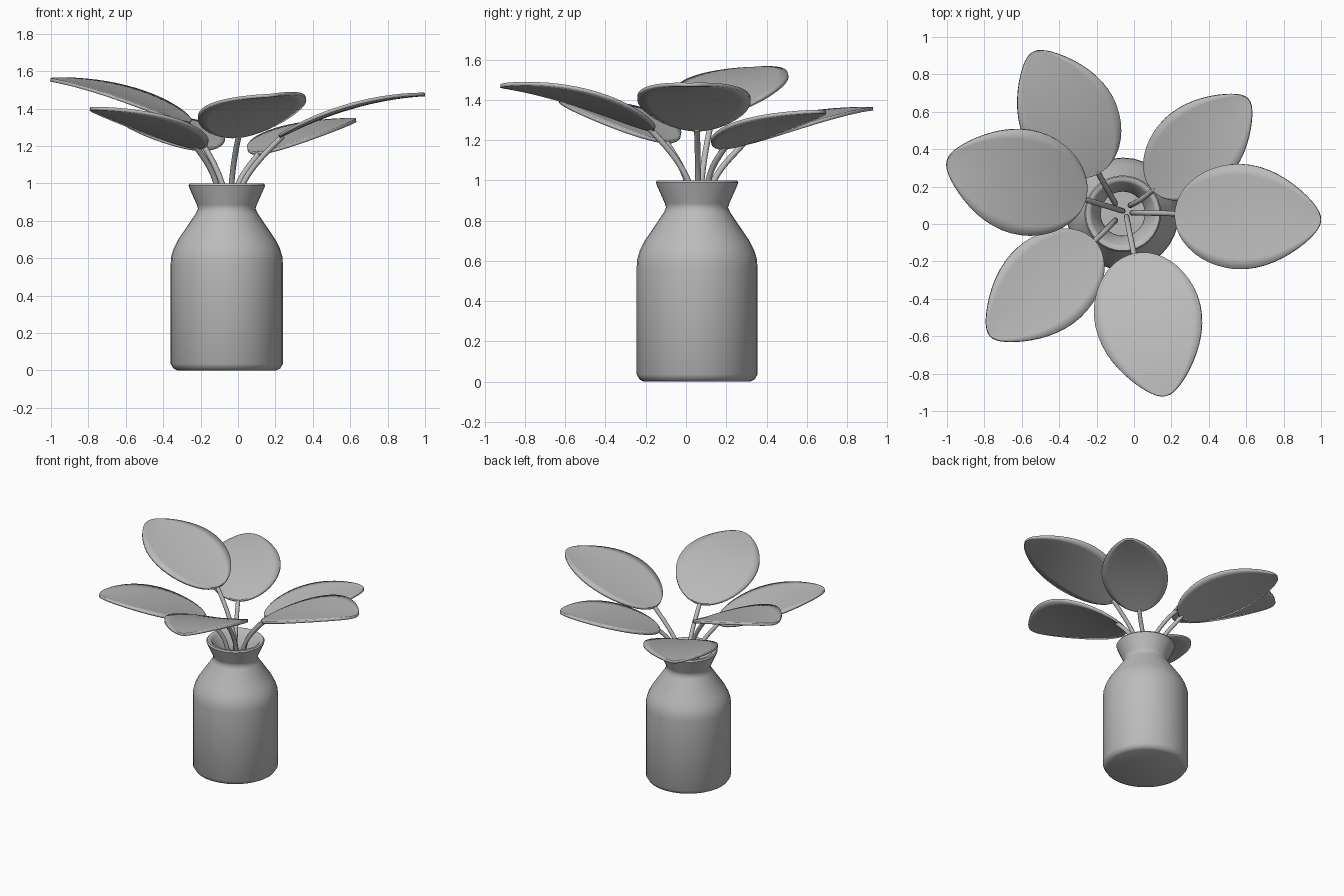
import bpy, bmesh, math
from mathutils import Vector

cube = bpy.data.objects.get("Cube")
if cube:
    bpy.data.objects.remove(cube, do_unlink=True)

grey = bpy.data.materials.new("soft grey")
grey.use_nodes = True
COLOUR = (0.5, 0.5, 0.5, 1)
grey.diffuse_color = COLOUR
grey.node_tree.nodes["Principled BSDF"].inputs["Base Color"].default_value = COLOUR


def add_object(name, data):
    obj = bpy.data.objects.new(name, data)
    bpy.context.collection.objects.link(obj)
    data.materials.append(grey)
    return obj


def mesh_from(name, bm):
    bmesh.ops.recalc_face_normals(bm, faces=bm.faces)
    mesh = bpy.data.meshes.new(name)
    bm.to_mesh(mesh)
    bm.free()
    return add_object(name, mesh)


def smooth(obj, angle):
    bpy.ops.object.select_all(action='DESELECT')
    obj.select_set(True)
    bpy.context.view_layer.objects.active = obj
    bpy.ops.object.shade_smooth_by_angle(angle=math.radians(angle))


# Vase: hollow profile (radius, height) turned around its axis
def build_vase(centre, sides=32):
    profile = [(0, 0), (0.265, 0), (0.285, 0.01), (0.3, 0.035), (0.3, 0.57),
               (0.297, 0.61), (0.285, 0.65), (0.26, 0.7), (0.165, 0.84),
               (0.154, 0.865), (0.16, 0.885), (0.2, 0.975), (0.205, 0.99),
               (0.198, 1.0), (0.18, 1.0), (0.168, 0.99), (0.125, 0.89),
               (0.118, 0.865), (0.13, 0.835), (0.23, 0.69), (0.265, 0.57),
               (0.265, 0.05), (0, 0.05)]
    bm = bmesh.new()
    verts = [bm.verts.new((r, 0, z)) for r, z in profile]
    edges = [bm.edges.new(pair) for pair in zip(verts, verts[1:])]
    bmesh.ops.spin(bm, geom=verts + edges, cent=(0, 0, 0), axis=(0, 0, 1),
                   angle=math.tau, steps=sides)
    bmesh.ops.remove_doubles(bm, verts=bm.verts, dist=0.0005)
    vase = mesh_from("vase", bm)
    vase.location = centre
    smooth(vase, 50)


# Leaf: arched oval blade with a slight point at the tip
def build_leaf(name, base, tip, half_width, bump, roll, rows=24, columns=10):
    base, tip = Vector(base), Vector(tip)
    along = tip - base
    side = Vector((-along.y, along.x, 0)).normalized()
    bm = bmesh.new()
    grid = []
    for i in range(rows + 1):
        t = (1 - math.cos(math.pi * i / rows)) / 2
        width = half_width * 2 * math.sqrt(max(t * (1 - t), 0)) * (1.03 - 0.43 * t ** 3)
        row = []
        for j in range(columns + 1):
            s = 2 * j / columns - 1
            point = base + along * t + side * width * s
            offset = width / half_width
            point.z += 4 * bump * t * (1 - t) + offset * (roll * s + 0.012 * s * s)
            row.append(bm.verts.new(point))
        grid.append(row)
    for lower, upper in zip(grid, grid[1:]):
        for j in range(columns):
            bm.faces.new((lower[j], lower[j + 1], upper[j + 1], upper[j]))
    bmesh.ops.remove_doubles(bm, verts=bm.verts, dist=0.0005)
    leaf = mesh_from(name, bm)
    thick = leaf.modifiers.new("thickness", 'SOLIDIFY')
    thick.thickness = 0.018
    thick.offset = 0
    smooth(leaf, 50)


# Stem: upright inside the vase, then bending out to the leaf
def build_stem(name, root, base, tip):
    base, tip = Vector(base), Vector(tip)
    out = Vector((tip.x - base.x, tip.y - base.y, 0)).normalized()
    foot, neck = Vector((*root, 0.05)), Vector((*root, 0.86))
    end = base + out * 0.02 + Vector((0, 0, 0.005))
    up = Vector((0, 0, 0.16))
    lean = out * 0.1 + Vector((0, 0, 0.1))
    curve = bpy.data.curves.new(name, 'CURVE')
    curve.dimensions = '3D'
    curve.bevel_depth = 0.015
    curve.bevel_resolution = 3
    curve.use_fill_caps = True
    spline = curve.splines.new('BEZIER')
    spline.bezier_points.add(2)
    for point, (co, before, after) in zip(
            spline.bezier_points, [(foot, up, up), (neck, up, up), (end, lean, lean)]):
        point.co = co
        point.handle_left = co - before
        point.handle_right = co + after
    add_object(name, curve)


build_vase((-0.06, 0.055, 0))

# Plant: stem root, leaf base, leaf tip, half width, arch, sideways roll
plants = {
    "left": ((-0.01, 0.06), (0.22, 0.055, 1.25), (1.0, 0.02, 1.475), 0.285, 0.045, 0),
    "front": ((-0.04, 0.04), (0.0, -0.16, 1.25), (0.17, -0.92, 1.47), 0.29, 0.045, 0.025),
    "front_right": ((-0.1, 0.02), (-0.21, -0.09, 1.19), (-0.77, -0.6, 1.4), 0.255, 0.03, 0),
    "right": ((-0.06, 0.07), (-0.26, 0.13, 1.32), (-1.0, 0.34, 1.555), 0.285, 0.04, -0.015),
    "back_right": ((-0.1, 0.11), (-0.19, 0.27, 1.18), (-0.54, 0.92, 1.355), 0.265, 0.03, 0),
    "back_left": ((-0.02, 0.1), (0.1, 0.18, 1.16), (0.61, 0.67, 1.34), 0.235, 0.025, 0),
}
for place, (root, base, tip, half_width, bump, roll) in plants.items():
    build_leaf(place + "_leaf", base, tip, half_width, bump, roll)
    build_stem(place + "_stem", root, base, tip)
